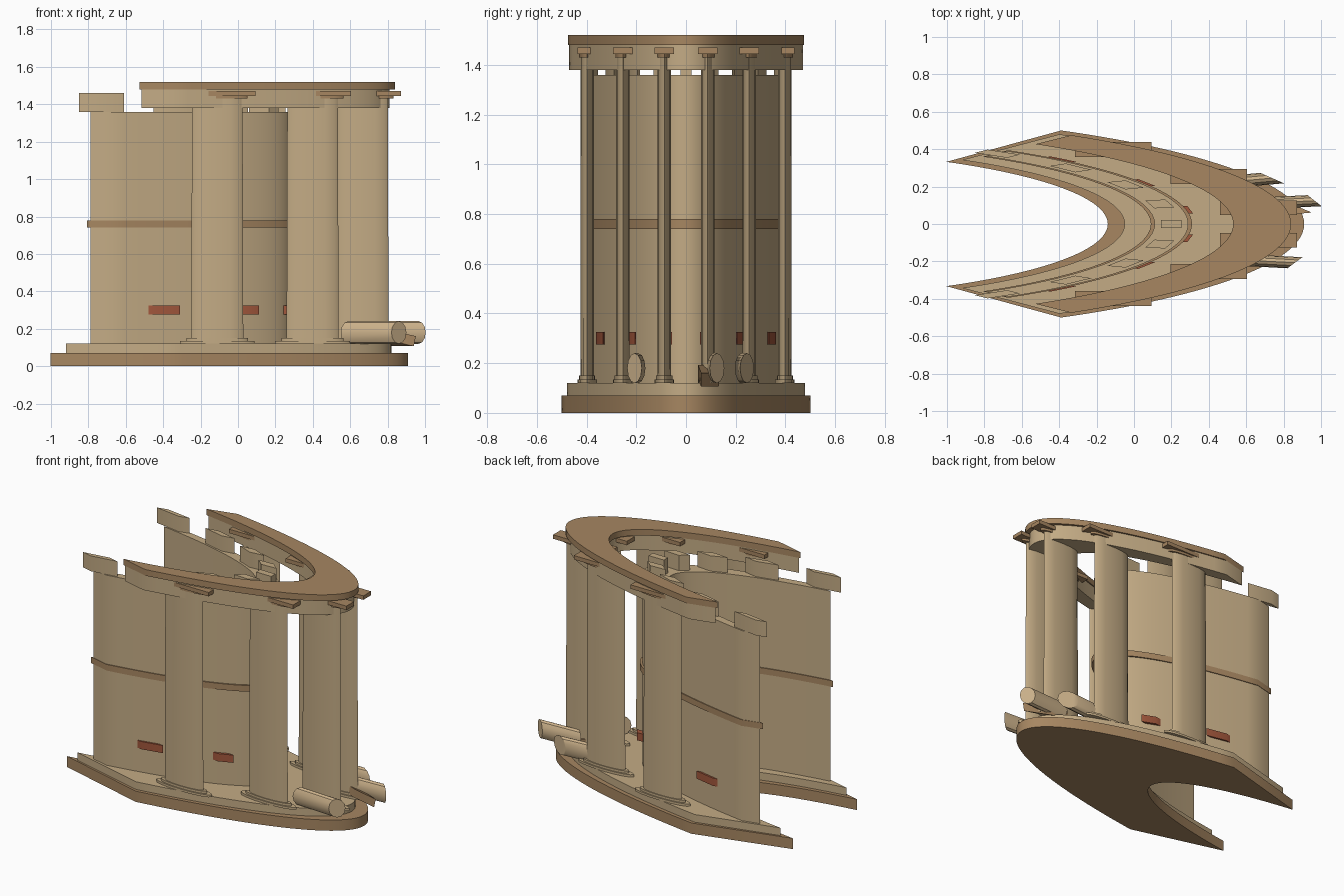
import bpy, bmesh, math
from mathutils import Matrix, Vector

if "Cube" in bpy.data.objects:
    bpy.data.objects.remove(bpy.data.objects["Cube"])

# Circular plan squashed in y: x = CX + r cos(a), y = SY r sin(a)
CX, SY = -2.22, 0.197
COL_R = 2.92
COL_ANGLES = [s * a for a in (8.75, 26.25, 43.75) for s in (-1, 1)]


def material(name, col):
    m = bpy.data.materials.new(name)
    m.diffuse_color = (*col, 1)
    m.use_nodes = True
    m.node_tree.nodes["Principled BSDF"].inputs["Base Color"].default_value = m.diffuse_color
    return m


SAND = material("sandstone", (0.55, 0.41, 0.235))
BROWN = material("brown_stone", (0.385, 0.24, 0.12))
RED = material("red_clay", (0.36, 0.095, 0.045))
WORN = material("worn_stone", (0.60, 0.44, 0.255))


def finish(bm, name, mat):
    bmesh.ops.recalc_face_normals(bm, faces=bm.faces)
    me = bpy.data.meshes.new(name)
    bm.to_mesh(me)
    bm.free()
    me.materials.append(mat)
    me.shade_smooth()
    me.set_sharp_from_angle(angle=math.radians(30))
    ob = bpy.data.objects.new(name, me)
    bpy.context.collection.objects.link(ob)
    return ob


def arc_ring(name, r0, r1, half, z0, z1, mat, n=48):
    """Curved slab between two radii, spanning -half..half degrees."""
    bm = bmesh.new()
    prev = first = None
    for i in range(n + 1):
        a = math.radians(-half + 2 * half * i / n)
        c, s = math.cos(a), math.sin(a) * SY
        loop = [bm.verts.new((CX + r * c, r * s, z))
                for r, z in ((r0, z0), (r1, z0), (r1, z1), (r0, z1))]
        if prev:
            for k in range(4):
                j = (k + 1) % 4
                bm.faces.new((prev[k], prev[j], loop[j], loop[k]))
        else:
            first = loop
        prev = loop
    bm.faces.new(first)
    bm.faces.new(prev)
    return finish(bm, name, mat)


def squash(x, y):
    return Matrix.Translation((x, y, 0)) @ Matrix.Diagonal((1, SY, 1, 1))


def polar(r, deg):
    a = math.radians(deg)
    return CX + r * math.cos(a), SY * r * math.sin(a)


def block(name, x, y, z, size, turn, mat, tilt=0):
    """Box of given size, turned in the round plan and then squashed."""
    bm = bmesh.new()
    m = (squash(x, y) @ Matrix.Translation((0, 0, z))
         @ Matrix.Rotation(math.radians(turn), 4, 'Z')
         @ Matrix.Rotation(math.radians(tilt), 4, 'Y')
         @ Matrix.Diagonal((*size, 1)))
    bmesh.ops.create_cube(bm, size=1, matrix=m)
    return finish(bm, name, mat)


def drum(name, x, y, z0, z1, r0, r1, mat, sides=12):
    bm = bmesh.new()
    m = squash(x, y) @ Matrix.Translation((0, 0, (z0 + z1) / 2))
    bmesh.ops.create_cone(bm, cap_ends=True, segments=sides, radius1=r0,
                          radius2=r1, depth=z1 - z0, matrix=m)
    return finish(bm, name, mat)


# Stepped crescent platform
arc_ring("platform_base", 2.08, 3.13, 54.2, 0, 0.07, BROWN)
arc_ring("platform_step", 2.17, 3.04, 53.2, 0.07, 0.12, SAND)

# Curved back wall with a string course
arc_ring("back_wall", 2.33, 2.51, 52.1, 0.12, 1.36, SAND)
arc_ring("wall_band", 2.31, 2.53, 52.3, 0.74, 0.78, BROWN)

# Battlements along the wall
for i in range(-4, 5):
    x, y = polar(2.42, i * 13)
    block("merlon", x, y, 1.41, (0.11, 0.22, 0.10), i * 13, SAND)

# Red inset panels low on the outer wall
for a in COL_ANGLES:
    x, y = polar(2.525, a)
    block("wall_panel", x, y, 0.30, (0.05, 0.20, 0.05), a, RED)

# Colonnade
for a in COL_ANGLES:
    x, y = polar(COL_R, a)
    drum("column_plinth", x, y, 0.12, 0.135, 0.20, 0.20, SAND, 16)
    drum("column_foot", x, y, 0.135, 0.15, 0.165, 0.165, SAND, 16)
    drum("column_shaft", x, y, 0.15, 1.43, 0.139, 0.135, SAND)
    drum("capital_neck", x, y, 1.43, 1.445, 0.165, 0.165, BROWN, 16)
    block("capital_block", x, y, 1.458, (0.41, 0.40, 0.026), 0, BROWN)

# Entablature and cornice
arc_ring("entablature", 2.77, 3.03, 52, 1.38, 1.48, SAND)
arc_ring("cornice", 2.75, 3.06, 52, 1.48, 1.52, BROWN)


# Fallen column drums: flattened cylinders lying on the step
def fallen_drum(x, y, turn, length):
    bm = bmesh.new()
    m = (squash(x, y) @ Matrix.Translation((0, 0, 0.18))
         @ Matrix.Rotation(math.radians(turn), 4, 'Z')
         @ Matrix.Diagonal((1, 1, 0.39, 1))
         @ Matrix.Rotation(math.radians(90), 4, 'Y'))
    bmesh.ops.create_cone(bm, cap_ends=True, segments=12, radius1=0.155,
                          radius2=0.155, depth=length, matrix=m)
    return finish(bm, "fallen_drum", WORN)


fallen_drum(0.725, -0.20, -15, 0.28)
fallen_drum(0.83, 0.118, 14, 0.28)
fallen_drum(0.62, 0.235, 24, 0.26)

# Broken block
block("broken_block", 0.79, 0.09, 0.15, (0.16, 0.40, 0.055), 25, BROWN, 12)
